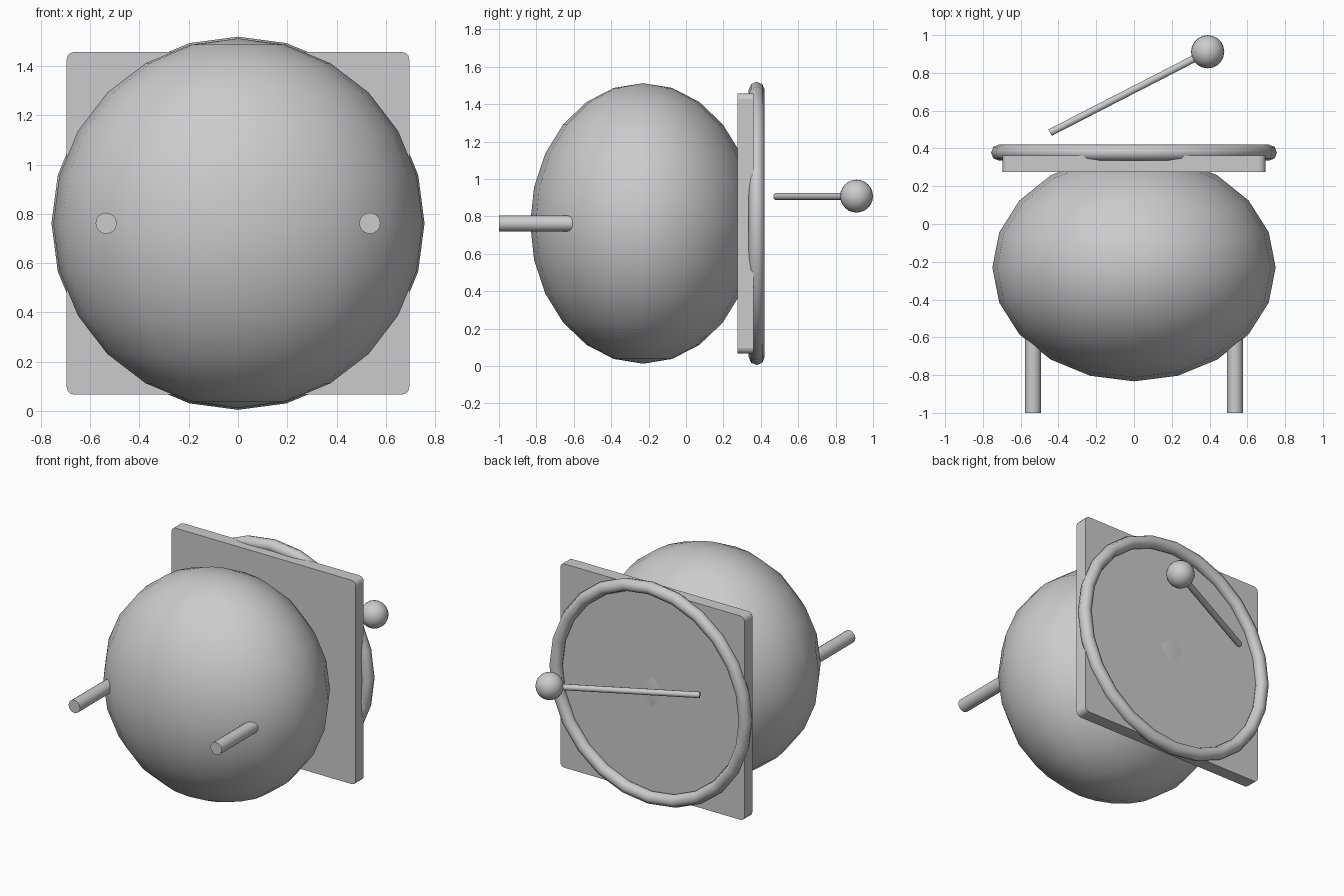
import bpy, bmesh, math
from mathutils import Vector

if "Cube" in bpy.data.objects:
    bpy.data.objects.remove(bpy.data.objects["Cube"])


def finish(name, angle=60):
    ob = bpy.context.object
    ob.name = name
    bpy.ops.object.transform_apply(location=False, rotation=True, scale=True)
    bpy.ops.object.shade_smooth_by_angle(angle=math.radians(angle))
    return ob


def ball(name, loc, radii, segments, rings):
    bpy.ops.mesh.primitive_uv_sphere_add(segments=segments, ring_count=rings, radius=1, location=loc)
    bpy.context.object.scale = radii
    return finish(name)


def rod(name, a, b, radius, sides):
    a, b = Vector(a), Vector(b)
    d = b - a
    bpy.ops.mesh.primitive_cylinder_add(vertices=sides, radius=radius, depth=d.length, location=(a + b) / 2,
                                        rotation=d.to_track_quat('Z', 'Y').to_euler())
    return finish(name, 50)


Z = 0.762

# Bowl of the drum
ball("bowl", (0, -0.23, Z), (0.75, 0.603, 0.75), 20, 12)

# Square skin plate, rounded only at its four corners
bpy.ops.mesh.primitive_cube_add(size=1, location=(0, 0.319, Z))
bpy.context.object.scale = (1.39, 0.086, 1.39)
plate = finish("skin_plate", 30)
bm = bmesh.new()
bm.from_mesh(plate.data)
corners = [e for e in bm.edges if abs(e.verts[0].co.y - e.verts[1].co.y) > 0.01]
bmesh.ops.bevel(bm, geom=corners, offset=0.03, segments=3, profile=0.5, affect='EDGES')
bm.to_mesh(plate.data)
bm.free()

# Rim hoop
bpy.ops.mesh.primitive_torus_add(major_segments=24, minor_segments=8, major_radius=0.714, minor_radius=0.043,
                                 location=(0, 0.378, Z), rotation=(math.pi / 2, 0, 0))
finish("rim_hoop")

# Legs
for side, label in ((-1, "left"), (1, "right")):
    rod(f"{label}_leg", (side * 0.535, -1, Z), (side * 0.535, -0.4, Z), 0.043, 16)

# Mallet
rod("mallet_stick", (-0.444, 0.484, 0.906), (0.39, 0.912, 0.906), 0.02, 10)
ball("mallet_head", (0.39, 0.912, 0.908), (0.088, 0.088, 0.088), 20, 12)
